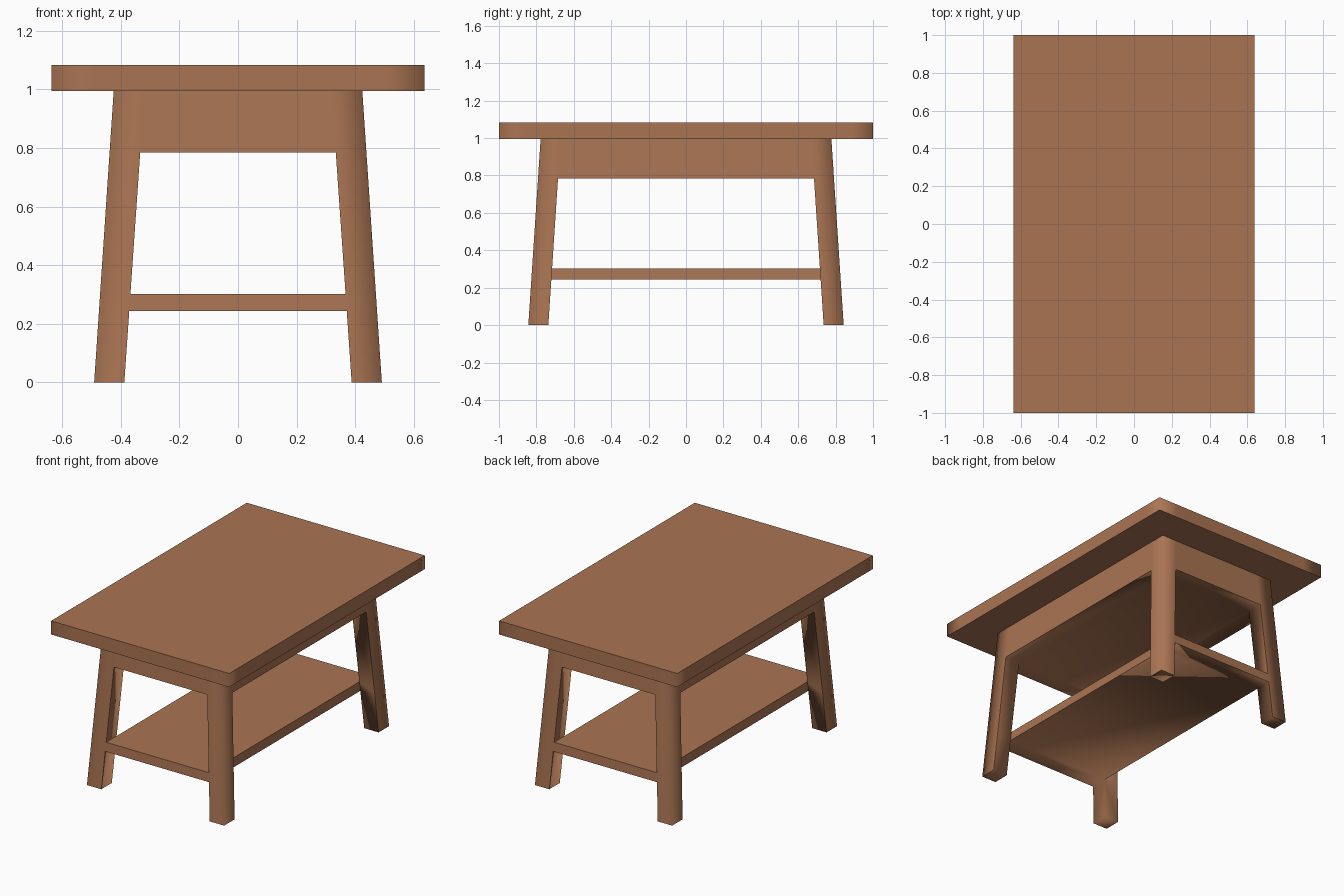
import bpy
import bmesh

cube = bpy.data.objects.get("Cube")
if cube:
    bpy.data.objects.remove(cube, do_unlink=True)

wood = bpy.data.materials.new("warm_brown_wood")
wood.use_nodes = True
WOOD = (0.40, 0.175, 0.085, 1.0)
wood.diffuse_color = WOOD
wood.node_tree.nodes["Principled BSDF"].inputs["Base Color"].default_value = WOOD

AXES = ((1, 0, 0), (0, 1, 0), (0, 0, 1))


def build_cells(name, levels, columns, solid):
    """Skin the filled cells of a 3 x 3 plan stacked over the given levels.
    columns(z) gives the outer and inner half widths in x and y."""
    bm = bmesh.new()
    verts = {}

    def vert(key):
        if key not in verts:
            i, j, k = key
            z = levels[k]
            ox, ix, oy, iy = columns(z)
            verts[key] = bm.verts.new(((-ox, -ix, ix, ox)[i], (-oy, -iy, iy, oy)[j], z))
        return verts[key]

    cells = {(i, j, k) for i in range(3) for j in range(3)
             for k in range(len(levels) - 1) if solid(i, j, k)}
    for cell in cells:
        for a, axis in enumerate(AXES):
            for side in (0, 1):
                step = 1 if side else -1
                if tuple(c + step * d for c, d in zip(cell, axis)) in cells:
                    continue
                u, v = AXES[(a + 1) % 3], AXES[(a + 2) % 3]
                base = [c + side * d for c, d in zip(cell, axis)]
                loop = [(0, 0), (1, 0), (1, 1), (0, 1)]
                if not side:
                    loop.reverse()
                bm.faces.new([vert(tuple(b + s * p + t * q for b, p, q in zip(base, u, v)))
                              for s, t in loop])
    bm.normal_update()

    # Soft upright corners and inner coves, crisp rims
    for face in bm.faces:
        face.smooth = True
    for edge in bm.edges:
        n1, n2 = (f.normal for f in edge.link_faces)
        upright = abs(edge.verts[0].co.z - edge.verts[1].co.z) > 0.01
        limit = -0.001 if upright else 0.001
        edge.smooth = n1.dot(n2) > limit and max(n1.z, n2.z) < 0.9

    mesh = bpy.data.meshes.new(name)
    bm.to_mesh(mesh)
    bm.free()
    mesh.materials.append(wood)
    obj = bpy.data.objects.new(name, mesh)
    bpy.context.collection.objects.link(obj)
    return obj


def splayed(z):
    """Leg lines spread toward the floor."""
    return (0.491 - 0.067 * z, 0.388 - 0.069 * z,
            0.843 - 0.066 * z, 0.736 - 0.066 * z)


def in_frame(i, j, k):
    """Corner legs, a shelf between them and a full apron block."""
    corner = i != 1 and j != 1
    shelf = k == 1 and i == 1
    apron = k == 3
    return corner or shelf or apron


# Legs, shelf and apron as one joined frame
build_cells("legs_shelf_and_apron", (0, 0.243, 0.302, 0.785, 0.995), splayed, in_frame)

# Overhanging slab
build_cells("table_top", (0.995, 1.083), lambda z: (0.637, 0.5, 1.0, 0.88),
            lambda i, j, k: True)
